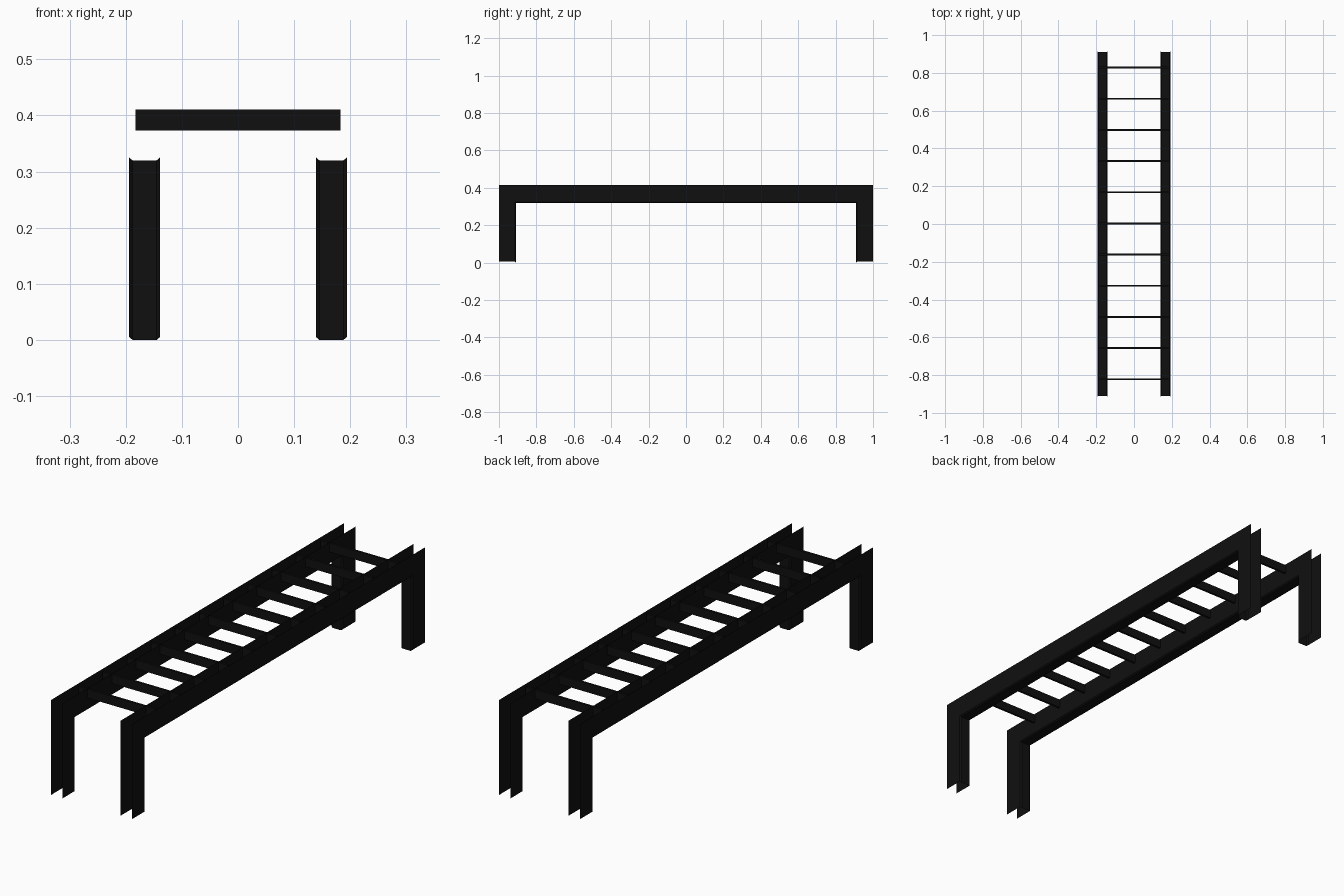
import bpy, bmesh

if "Cube" in bpy.data.objects:
    bpy.data.objects.remove(bpy.data.objects["Cube"])

black = bpy.data.materials.new("black_metal")
black.diffuse_color = (0.005, 0.005, 0.005, 1)
black.use_nodes = True
black.node_tree.nodes["Principled BSDF"].inputs["Base Color"].default_value = black.diffuse_color


def finish(name, bm):
    mesh = bpy.data.meshes.new(name)
    bmesh.ops.recalc_face_normals(bm, faces=bm.faces)
    bm.to_mesh(mesh)
    bm.free()
    mesh.materials.append(black)
    obj = bpy.data.objects.new(name, mesh)
    bpy.context.collection.objects.link(obj)
    return obj


def arch(half_length, bottom, top):
    """Leg, rail, leg path in the y-z plane."""
    return [(-half_length, bottom), (-half_length, top),
            (half_length, top), (half_length, bottom)]


def channel_frame(name, cx):
    """Open channel: outer lip, side plate, chamfer, inner web, and back out."""
    lip = arch(1.0, 0.005, 0.415)
    side = arch(0.915, 0.005, 0.325)
    web = arch(0.91, 0.0, 0.32)
    hw, c = 0.0275, 0.006
    section = [(-hw, lip), (-hw, side), (-hw + c, web),
               (hw - c, web), (hw, side), (hw, lip)]
    bm = bmesh.new()
    rows = [[bm.verts.new((cx + x, y, z)) for y, z in path] for x, path in section]
    for a, b in zip(rows, rows[1:]):
        for i in range(3):
            bm.faces.new((a[i], a[i + 1], b[i + 1], b[i]))
    finish(name, bm)


# Side frames, each one rail with its two legs
channel_frame("left_rail_and_legs", -0.1665)
channel_frame("right_rail_and_legs", 0.1665)

# Cross slats
for i in range(11):
    bm = bmesh.new()
    bmesh.ops.create_cube(bm, size=1)
    bmesh.ops.scale(bm, vec=(0.366, 0.01, 0.038), verts=bm.verts)
    slat = finish(f"cross_slat_{i + 1}", bm)
    slat.location = (0, 0.003 + (i - 5) * 0.165, 0.392)
